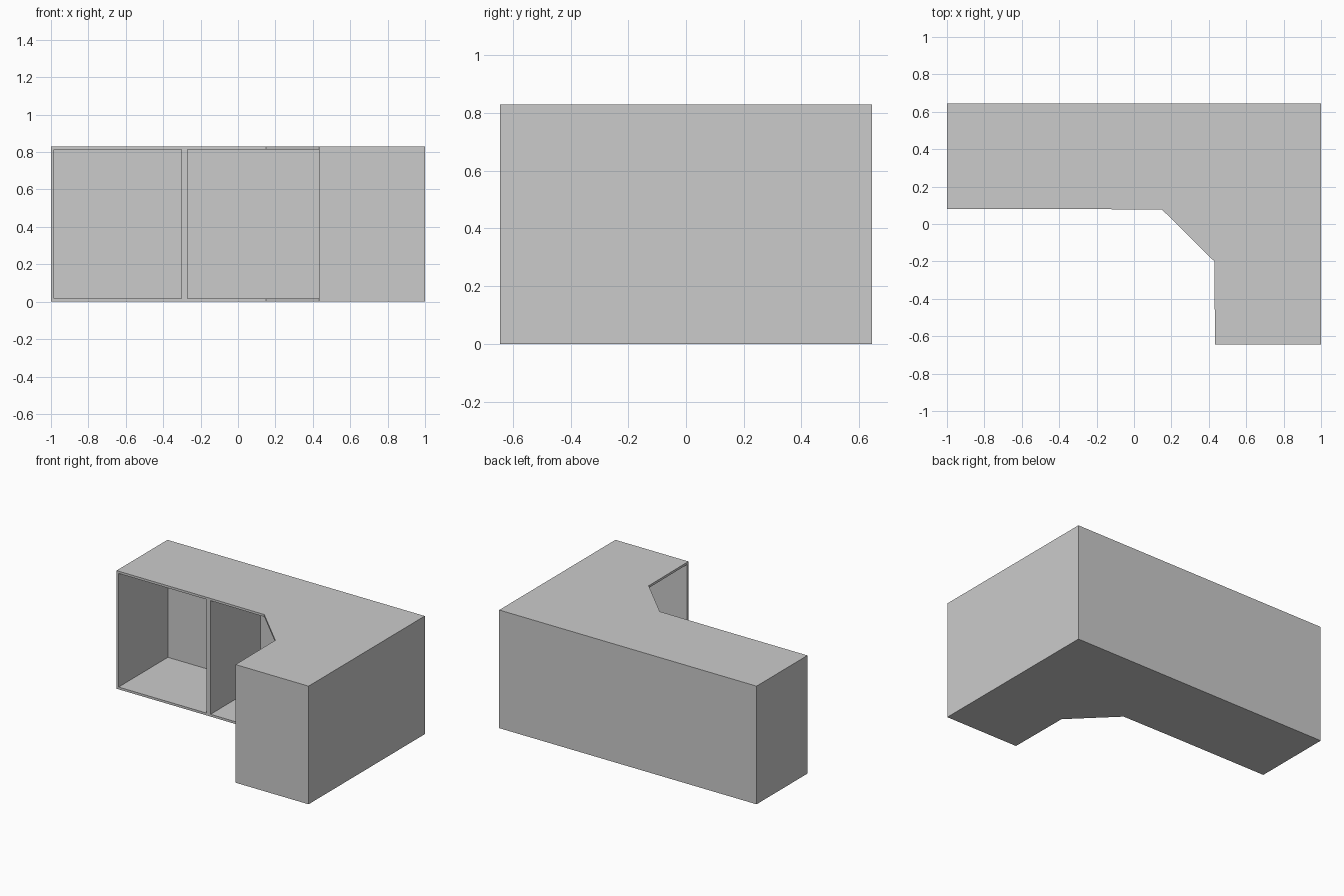
import bpy, bmesh

if "Cube" in bpy.data.objects:
    bpy.data.objects.remove(bpy.data.objects["Cube"])

T = 0.016            # board thickness
H = 0.83             # cabinet height
BACK = 0.645         # rear plane
FRONT = 0.08         # front plane of the long run
SPLIT = -0.285       # joint between straight unit and corner unit
INNER = 0.43         # open side of the return leg


def board(name, outline, z0, z1):
    """Extrude a flat outline (counter-clockwise) from z0 to z1."""
    bm = bmesh.new()
    face = bm.faces.new([bm.verts.new((x, y, z0)) for x, y in outline])
    top = bmesh.ops.extrude_face_region(bm, geom=[face])["geom"]
    verts = [v for v in top if isinstance(v, bmesh.types.BMVert)]
    bmesh.ops.translate(bm, verts=verts, vec=(0, 0, z1 - z0))
    bmesh.ops.recalc_face_normals(bm, faces=bm.faces)
    mesh = bpy.data.meshes.new(name)
    bm.to_mesh(mesh)
    bm.free()
    obj = bpy.data.objects.new(name, mesh)
    bpy.context.collection.objects.link(obj)
    return obj


def rect(x0, x1, y0, y1):
    return [(x0, y0), (x1, y0), (x1, y1), (x0, y1)]


# Outlines of the straight unit and the chamfered corner unit
straight = rect(-1, SPLIT, FRONT, BACK)
corner = [(SPLIT, BACK), (SPLIT, FRONT), (0.15, FRONT - 0.003), (INNER, -0.20),
          (INNER + 0.003, -BACK), (1, -BACK), (1, BACK)]

# Tops and bottoms
for unit, outline in (("straight", straight), ("corner", corner)):
    board(unit + "_bottom", outline, 0, T)
    board(unit + "_top", outline, H - T, H)

# Upright boards between bottom and top
uprights = {
    "straight_left_side": rect(-1, -1 + T, FRONT, BACK),
    "straight_right_side": rect(SPLIT - T, SPLIT, FRONT, BACK),
    "straight_back": rect(-1 + T, SPLIT - T, BACK - 0.018, BACK),
    "corner_left_side": rect(SPLIT, SPLIT + T, FRONT, BACK),
    "corner_back": rect(SPLIT + T, 1 - T, BACK - 0.01, BACK),
    "corner_right_side": rect(1 - T, 1, -BACK + T, BACK),
    "corner_end_panel": rect(INNER + 0.003, 1, -BACK, -BACK + T),
}
for name, outline in uprights.items():
    board(name, outline, T, H - T)
